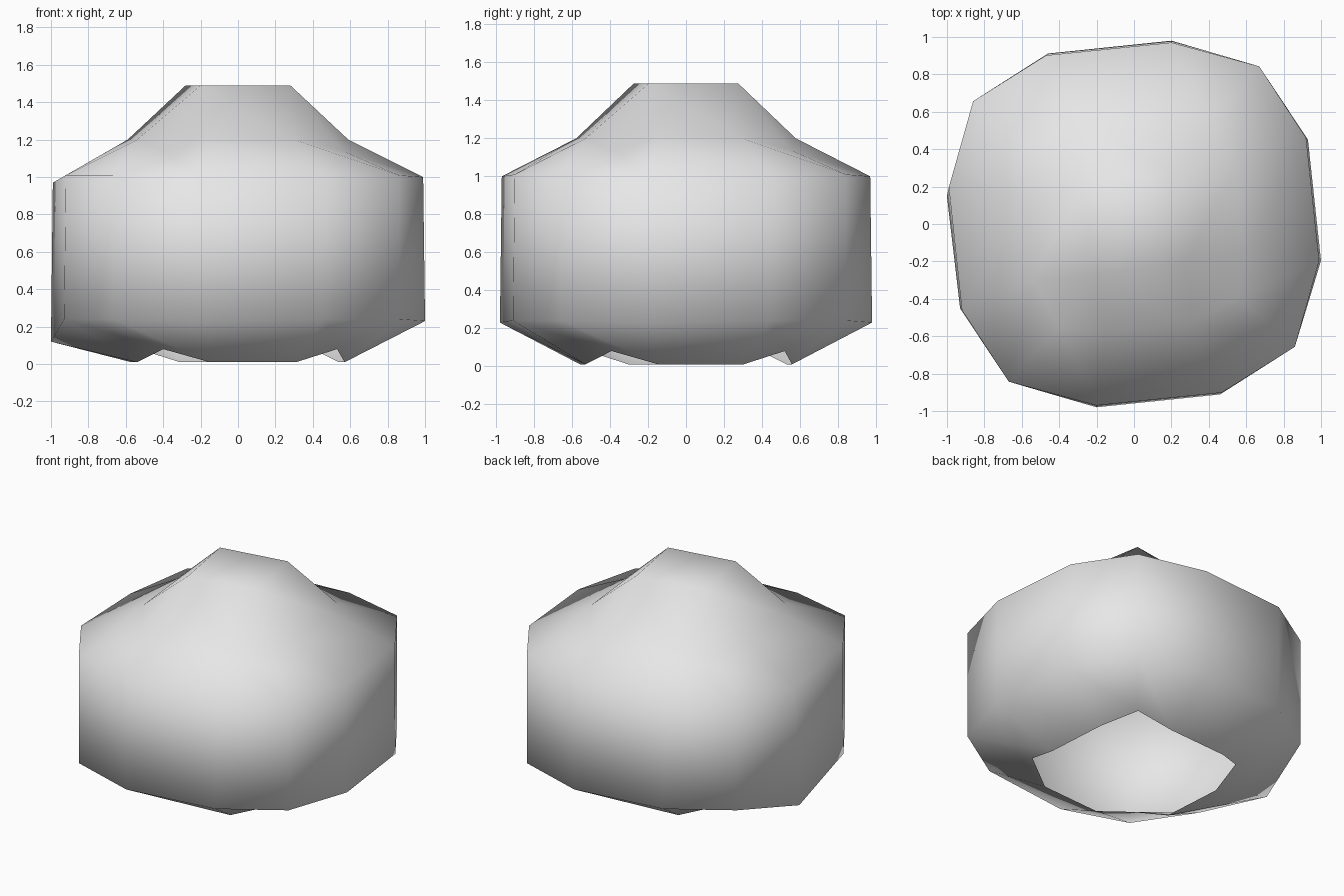
import bpy, bmesh
from mathutils import Vector, Matrix
from math import radians

cube = bpy.data.objects.get("Cube")
if cube:
    bpy.data.objects.remove(cube, do_unlink=True)

# Material
grey = bpy.data.materials.new("plain grey")
grey.use_nodes = True
colour = (0.8, 0.8, 0.8, 1)
grey.diffuse_color = colour
grey.node_tree.nodes["Principled BSDF"].inputs["Base Color"].default_value = colour

bm = bmesh.new()


def ring(quarter):
    """Repeat one quarter of a ring four times around the z axis."""
    return [bm.verts.new(Matrix.Rotation(radians(90 * k), 3, 'Z') @ Vector(p))
            for k in range(4) for p in quarter]


# Each quarter is a corner followed by the two points along one side
cap = ring([(0.28, -0.2, 1.5)])
shoulder = ring([(0.56, -0.4, 1.15), (0.59, -0.16, 1.21), (0.54, 0.3, 1.21)])
upper = ring([(0.86, -0.67, 1.02), (0.99, -0.2, 1.01), (0.92, 0.47, 1.02)])
lower = ring([(0.86, -0.67, 0.25), (1.0, -0.2, 0.24), (0.93, 0.46, 0.25)])
rim = ring([(0.53, -0.4, 0.09), (0.57, -0.15, 0.02), (0.54, 0.31, 0.02)])

# Sagging point on the right side
lower[7].co = (-1.0, 0.15, 0.13)
upper[7].co.z = 0.98

# Flat cap with a side panel and a corner panel per quarter
bm.faces.new(cap)
for k in range(4):
    i = 3 * k
    bm.faces.new((cap[k], shoulder[i + 1], shoulder[i + 2], cap[(k + 1) % 4]))
    bm.faces.new((cap[k], shoulder[i - 1], shoulder[i], shoulder[i + 1]))

# Walls down to the open bottom
for a, b in ((shoulder, upper), (upper, lower), (lower, rim)):
    for i in range(12):
        j = (i + 1) % 12
        bm.faces.new((a[i], b[i], b[j], a[j]))

bmesh.ops.scale(bm, vec=(1, 0.98, 1), verts=bm.verts)
lowest = min(v.co.z for v in bm.verts)
bmesh.ops.translate(bm, vec=(0, 0, -lowest * 0.5), verts=bm.verts)
for f in bm.faces:
    f.smooth = True
bm.normal_update()

mesh = bpy.data.meshes.new("open_shell")
bm.to_mesh(mesh)
bm.free()
mesh.materials.append(grey)
shell = bpy.data.objects.new("open_shell", mesh)
bpy.context.collection.objects.link(shell)
